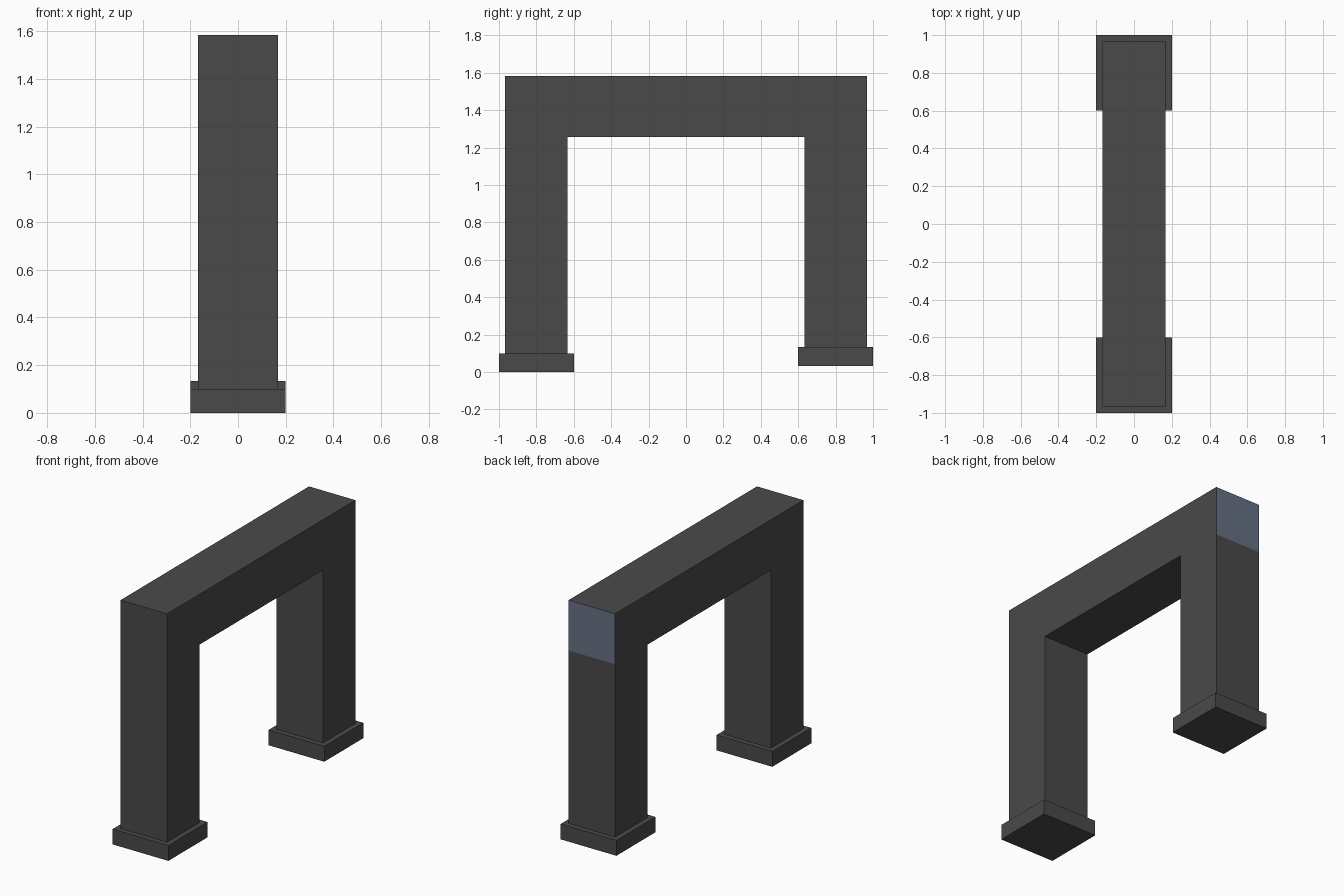
import bpy

if "Cube" in bpy.data.objects:
    bpy.data.objects.remove(bpy.data.objects["Cube"])


def material(name, rgb):
    m = bpy.data.materials.new(name)
    m.diffuse_color = (*rgb, 1)
    m.use_nodes = True
    m.node_tree.nodes["Principled BSDF"].inputs["Base Color"].default_value = m.diffuse_color
    return m


dark = material("dark grey", (0.068, 0.068, 0.068))
blue = material("slate blue", (0.137, 0.168, 0.234))


def box(name, lo, hi):
    """Box spanning two opposite corners."""
    bpy.ops.mesh.primitive_cube_add(size=1)
    ob = bpy.context.object
    ob.name = name
    for v in ob.data.vertices:
        v.co = [h if c > 0 else l for c, l, h in zip(v.co, lo, hi)]
    ob.data.materials.append(dark)
    return ob


W = 0.167                 # half width of posts and beam
BEAM_Z, TOP_Z = 1.256, 1.583

# Two posts on base blocks; the back base sits slightly higher
for side, y, z in (("front", -0.8, 0.0), ("back", 0.8, 0.033)):
    box(side + "_base", (-0.2, y - 0.2, z), (0.2, y + 0.2, z + 0.1))
    box(side + "_post", (-W, y - W, z + 0.1), (W, y + W, BEAM_Z))

# Top beam with a blue back end
beam = box("top_beam", (-W, -0.8 - W, BEAM_Z), (W, 0.8 + W, TOP_Z))
beam.data.materials.append(blue)
for p in beam.data.polygons:
    if p.normal.y > 0.9:
        p.material_index = 1
